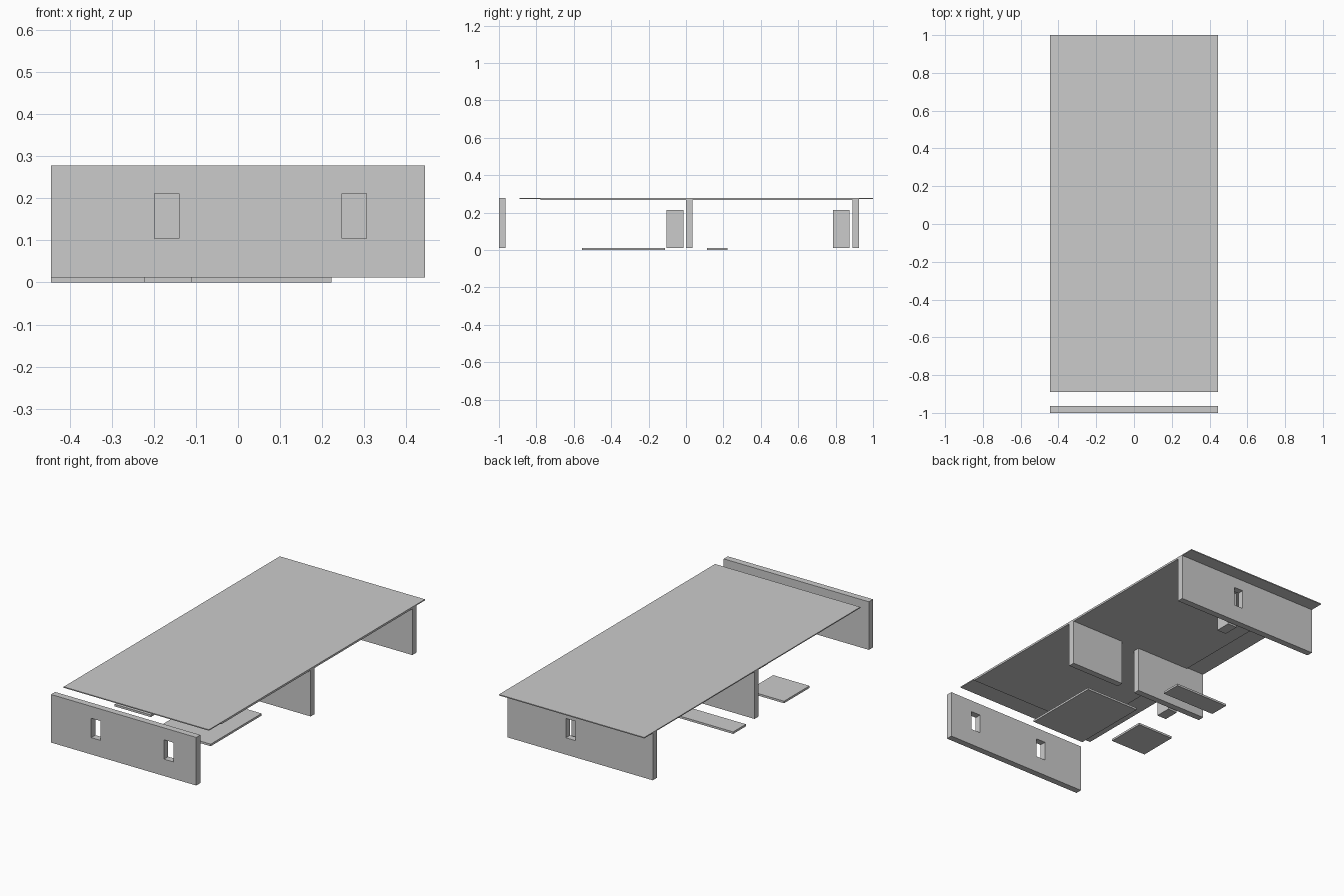
import bpy

if "Cube" in bpy.data.objects:
    bpy.data.objects.remove(bpy.data.objects["Cube"])

grey = bpy.data.materials.new("plain_grey")
grey.diffuse_color = (0.6, 0.6, 0.6, 1)
grey.use_nodes = True
grey.node_tree.nodes["Principled BSDF"].inputs["Base Color"].default_value = grey.diffuse_color

U = 1 / 9            # floor-plan module
HALF = 4 * U         # half the building width
WALL_Z0, WALL_Z1 = 0.012, 0.278
ROOF_Z = 0.2725      # underside of the roof slab
WIN_Z0, WIN_Z1 = 0.105, 0.212
T = 0.036            # wall thickness


def box(name, x, y, z):
    """Box from (min, max) ranges."""
    bpy.ops.mesh.primitive_cube_add(
        size=1, location=[(r[0] + r[1]) / 2 for r in (x, y, z)])
    ob = bpy.context.object
    ob.name = name
    ob.scale = [r[1] - r[0] for r in (x, y, z)]
    bpy.ops.object.transform_apply(location=False, rotation=False, scale=True)
    ob.data.materials.append(grey)
    return ob


def wall(name, x, y0, top, windows=()):
    """Wall panel with rectangular window openings cut through it."""
    ob = box(name, x, (y0, y0 + T), (WALL_Z0, top))
    for i, win in enumerate(windows):
        cutter = box(f"{name}_cutter_{i}", win, (y0 - 0.05, y0 + T + 0.05),
                     (WIN_Z0, WIN_Z1))
        mod = ob.modifiers.new("window", 'BOOLEAN')
        mod.operation = 'DIFFERENCE'
        mod.solver = 'EXACT'
        mod.object = cutter
        bpy.context.view_layer.objects.active = ob
        bpy.ops.object.modifier_apply(modifier=mod.name)
        bpy.data.objects.remove(cutter)
    return ob


# Walls
FULL = (-HALF, HALF)
wall("front_wall", FULL, -1.0, WALL_Z1, [(-0.198, -0.14), (0.247, 0.305)])
wall("back_wall", FULL, 8 * U, ROOF_Z, [(0.03, 0.088)])
wall("middle_wall_left", (-HALF, 0), 0, ROOF_Z)
wall("middle_wall_right", (U, HALF), 0, ROOF_Z)

# Roof slab and the ceiling panel under it
box("roof", FULL, (-8 * U, 1), (ROOF_Z, WALL_Z1))
box("ceiling", (-3 * U, HALF), (-7 * U, 8 * U), (0.267, ROOF_Z))

# Upright blocks beside the walls
box("middle_block", (-0.305, -0.247), (-0.103, -0.014), (WALL_Z0, 0.215))
box("back_block", (0.03, 0.088), (0.786, 0.875), (WALL_Z0, 0.215))

# Floor slabs
FLOOR = (0, 0.0115)
box("large_floor_slab", (-U, 2 * U), (-5 * U, -U), FLOOR)
box("square_floor_slab", (-HALF, -2 * U), (-4 * U, -2 * U), FLOOR)
box("narrow_floor_slab", (-HALF, -U), (U, 2 * U), FLOOR)
